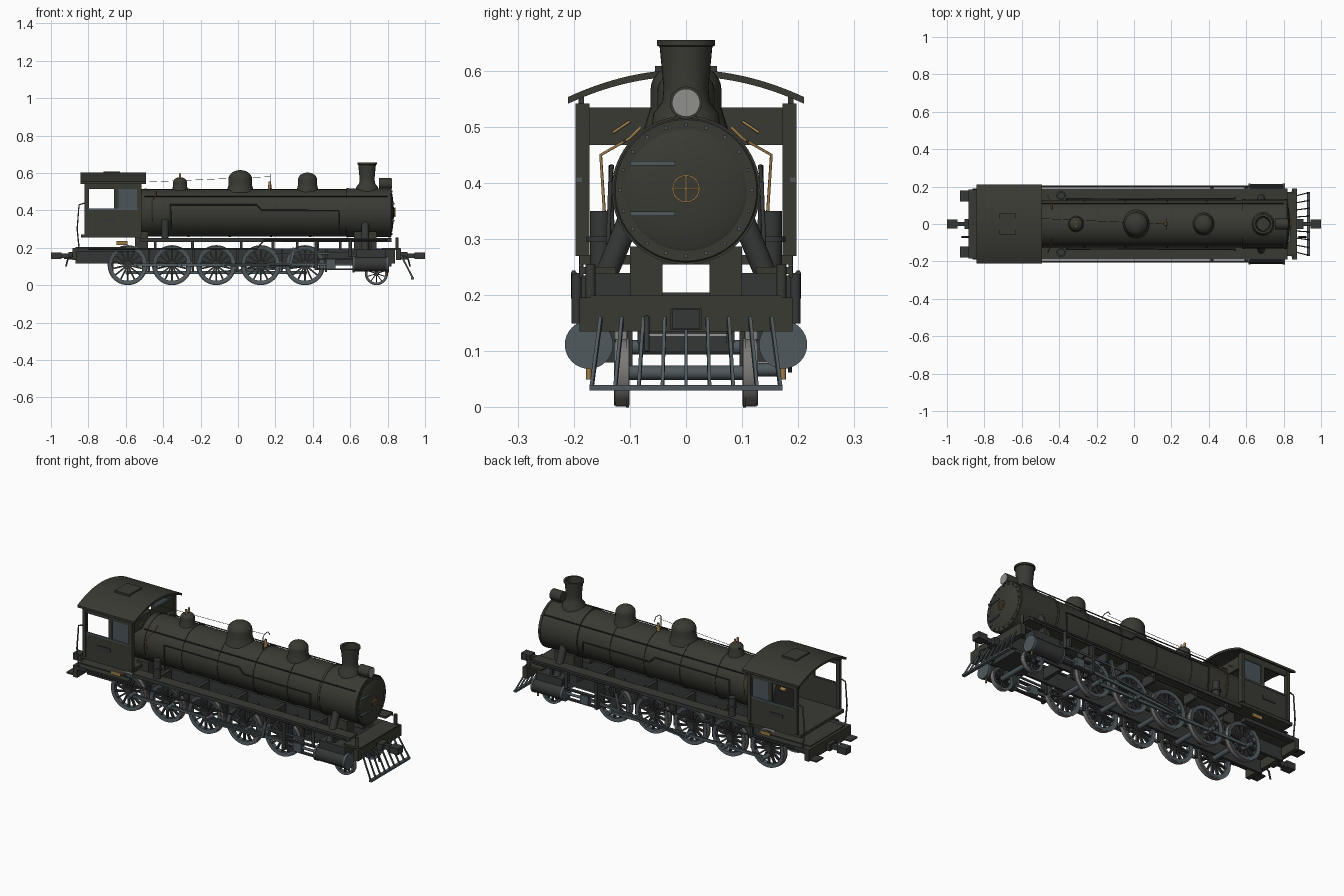
import bpy, bmesh, math
from mathutils import Vector

if "Cube" in bpy.data.objects:
    bpy.data.objects.remove(bpy.data.objects["Cube"])

def material(name, r, g, b):
    m = bpy.data.materials.new(name)
    m.use_nodes = True
    m.diffuse_color = (r, g, b, 1)
    m.node_tree.nodes["Principled BSDF"].inputs["Base Color"].default_value = (r, g, b, 1)
    return m

body = material("dark olive paint", .042, .042, .034)
gear = material("dark iron", .036, .039, .037)
steel = material("slate steel", .08, .1, .11)
tread = material("worn tyre grey", .2, .19, .18)
glass = material("window glass", .07, .09, .1)
brass = material("aged brass", .33, .2, .07)
lens = material("lamp lens", .28, .28, .27)

def finish(name, bm, mat, loc=(0, 0, 0), axis=None, track="Z"):
    bmesh.ops.recalc_face_normals(bm, faces=bm.faces)
    mesh = bpy.data.meshes.new(name)
    bm.to_mesh(mesh)
    bm.free()
    for p in mesh.polygons:
        p.use_smooth = True
    mesh.set_sharp_from_angle(angle=math.radians(35))
    mesh.materials.append(mat)
    ob = bpy.data.objects.new(name, mesh)
    ob.location = loc
    if axis is not None:
        ob.rotation_euler = Vector(axis).to_track_quat(track, "Z" if track == "X" else "Y").to_euler()
    bpy.context.collection.objects.link(ob)
    return ob

def add_box(bm, x0, x1, y0, y1, z0, z1):
    vs = bmesh.ops.create_cube(bm, size=1)["verts"]
    for v in vs:
        v.co = ((x0 + x1) / 2 + v.co.x * (x1 - x0), (y0 + y1) / 2 + v.co.y * (y1 - y0),
                (z0 + z1) / 2 + v.co.z * (z1 - z0))
    return vs

def box(name, x0, x1, y0, y1, z0, z1, mat=body):
    bm = bmesh.new()
    add_box(bm, x0, x1, y0, y1, z0, z1)
    return finish(name, bm, mat)

def pair(name, x0, x1, y0, y1, z0, z1, mat=body):
    box("left_" + name, x0, x1, y0, y1, z0, z1, mat)
    box("right_" + name, x0, x1, -y1, -y0, z0, z1, mat)

def add_lathe(bm, profile, steps):
    vs = [bm.verts.new((r, 0, t)) for r, t in profile]
    es = [bm.edges.new(e) for e in zip(vs, vs[1:])]
    bmesh.ops.spin(bm, geom=vs + es, cent=(0, 0, 0), axis=(0, 0, 1), angle=math.tau, steps=steps)
    bmesh.ops.remove_doubles(bm, verts=bm.verts, dist=1e-5)

def lathe(name, profile, loc, axis=(0, 0, 1), mat=body, steps=32):
    bm = bmesh.new()
    add_lathe(bm, profile, steps)
    return finish(name, bm, mat, loc, axis)

def rod(name, a, b, r, mat=gear, steps=12, r2=None):
    d = Vector(b) - Vector(a)
    ends = [(0, 0), (r, 0), (r if r2 is None else r2, d.length), (0, d.length)]
    return lathe(name, ends, a, d, mat, steps)

def bar(name, a, b, wide, high, mat=steel):
    d = Vector(b) - Vector(a)
    bm = bmesh.new()
    add_box(bm, 0, d.length, -wide / 2, wide / 2, -high / 2, high / 2)
    return finish(name, bm, mat, a, d, "X")

def pipe(name, points, r, mat=gear):
    cu = bpy.data.curves.new(name, "CURVE")
    cu.dimensions = "3D"
    cu.bevel_depth, cu.bevel_resolution, cu.use_fill_caps = r, 1, True
    sp = cu.splines.new("POLY")
    sp.points.add(len(points) - 1)
    for p, co in zip(sp.points, points):
        p.co = (*co, 1)
    cu.materials.append(mat)
    bpy.context.collection.objects.link(bpy.data.objects.new(name, cu))

def wheel(name, x, y, r, spokes, side, weight):
    # Tyre, rim, hub, spokes and counterweight
    lathe(name + "_tyre", [(r * .88, -.012), (r * .97, -.012), (r * .97, .007), (r, .007),
          (r, .012), (r * .88, .012), (r * .88, -.012)], (x, y, r), (0, -side, 0), tread, 40)
    lathe(name + "_rim", [(r * .78, -.011), (r * .95, -.014), (r * .95, .013), (r * .78, .011),
          (r * .78, -.011)], (x, y, r), (0, -side, 0), steel, 40)
    bm = bmesh.new()
    add_lathe(bm, [(0, -.018), (r * .2, -.018), (r * .2, .012), (0, .012)], 20)
    for i in range(spokes):
        vs = add_box(bm, r * .15, r * .82, -r * .04, r * .04, -.007, .007)
        a = math.tau * (i + .5) / spokes
        for v in vs:
            px, py = v.co.x, v.co.y
            v.co.x, v.co.y = px * math.cos(a) - py * math.sin(a), px * math.sin(a) + py * math.cos(a)
    if weight:
        arc = [math.radians(d) for d in range(-32, 33, 8)]
        ring = [bm.verts.new((r * .84 * math.cos(a), r * .84 * math.sin(a), -.013)) for a in arc]
        face = bm.faces.new(ring)
        ext = bmesh.ops.extrude_face_region(bm, geom=[face])["geom"]
        bmesh.ops.translate(bm, vec=(0, 0, .024), verts=[g for g in ext if isinstance(g, bmesh.types.BMVert)])
    finish(name + "_spokes", bm, gear, (x, y, r), (0, side, 0))

# Boiler, bands and smokebox front
AXIS = .387
lathe("boiler", [(0, 0), (.126, 0), (.126, 1.18), (.13, 1.18), (.13, 1.415), (.126, 1.42), (0, 1.42)],
      (-.6, 0, AXIS), (1, 0, 0), body, 64)
for x in (-.5, -.27, -.05, .17, .38, .58, .805):
    rod("boiler_band", (x, 0, AXIS), (x + .012, 0, AXIS), .1325 if x > .5 else .129, body, 64)
lathe("smokebox_door", [(.108, 0), (.108, .006), (.1, .01), (.05, .017), (0, .019)],
      (.815, 0, AXIS), (1, 0, 0), body, 48)
bm = bmesh.new()
for i in range(20):
    a = math.tau * i / 20
    y, z = .117 * math.cos(a), .117 * math.sin(a)
    add_box(bm, .81, .826, y - .003, y + .003, AXIS + z - .003, AXIS + z + .003)
finish("smokebox_bolts", bm, steel)
for z in (.345, .435):
    box("door_hinge", .82, .838, -.1, -.02, z - .004, z + .004, steel)
lathe("door_handwheel", [(.022, 0), (.025, 0), (.025, .004), (.022, .004), (.022, 0)],
      (.838, 0, .39), (1, 0, 0), brass)
box("handwheel_bar", .834, .842, -.023, .023, .3885, .3915, brass)
box("handwheel_post", .834, .842, -.0015, .0015, .367, .413, brass)

# Chimney and headlamp
lathe("chimney", [(.062, 0), (.058, .025), (.042, .045), (.04, .07), (.047, .143), (.052, .145),
      (.052, .155), (.04, .155), (.034, .06), (0, .06)], (.69, 0, .5))
rod("headlamp", (.755, 0, .543), (.82, 0, .543), .029, body, 28)
rod("headlamp_lens", (.82, 0, .543), (.823, 0, .543), .025, lens, 28)
box("headlamp_bracket", .76, .81, -.02, .02, .5, .525)

# Domes, safety valves and whistle
def dome(name, x, r, top):
    n, rise = 8, r * .75
    prof = [(r * 1.2, .495), (r * 1.05, .525), (r, .535)]
    for i in range(n + 1):
        a = math.pi / 2 * i / n
        prof.append((r * math.cos(a), top - rise + rise * math.sin(a)))
    lathe(name, prof, (x, 0, 0))

dome("steam_dome", .012, .063, .615)
dome("sand_dome", .372, .051, .602)
dome("valve_dome", -.31, .037, .577)
for y in (-.012, .012):
    rod("safety_valve", (-.31, y, .57), (-.31, y, .597), .006, brass)
rod("whistle", (.17, 0, .51), (.17, 0, .555), .011, brass, 12, .006)
pipe("whistle_loop", [(.175, -.03, .51), (.175, -.03, .58), (.175, -.015, .592), (.175, .015, .592), (.175, .03, .57)], .002)
pipe("whistle_cord", [(.17, 0, .58), (-.52, .03, .55)], .001)

# Cab
for s in (-1, 1):
    def wall(name, x0, x1, z0, z1, mat=body, inset=0):
        ys = sorted((s * (.192 - inset), s * (.182 - inset)))
        box("cab_" + name, x0, x1, *ys, z0, z1, mat)
    wall("lower_panel", -.815, -.52, .27, .408)
    wall("top_rail", -.815, -.52, .515, .56)
    for x0, x1 in ((-.815, -.797), (-.663, -.64), (-.54, -.52)):
        wall("window_post", x0, x1, .4, .52)
    wall("window_glass", -.64, -.54, .405, .518, glass, .003)
    wall("waist_trim", -.82, -.515, .402, .41, steel, -.003)
    wall("number_plate", -.73, -.65, .335, .355, gear, -.004)
    pipe("cab_handrail", [(-.815, s * .187, .44), (-.85, s * .187, .43), (-.86, s * .187, .3), (-.85, s * .187, .2)], .004, steel)
    pipe("gauge_pipe", [(-.44, s * .08, .5), (-.44, s * .1, .48), (-.46, s * .152, .45), (-.46, s * .145, .34)], .003, brass)
    pipe("cab_gauge_arm", [(-.515, s * .1, .51), (-.515, s * .13, .49)], .003, brass)
pair("cab_corner_post", -.535, -.515, .172, .197, .27, .542)
pair("cab_rear_post", -.82, -.8, .176, .196, .27, .542)
box("cab_front_beam", -.53, -.52, -.185, .185, .468, .535)
box("cab_floor", -.84, -.52, -.19, .19, .255, .272)
rod("backhead", (-.62, 0, AXIS), (-.6, 0, AXIS), .115, gear, 40)
for y in (-.05, 0, .05):
    rod("cab_valve", (-.65, y, .42), (-.62, y, .42), .01, brass)
bm = bmesh.new()
arc = [i / 16 * .21 for i in range(-16, 17)]
outline = [(y, .602 - 1.1 * y * y) for y in arc] + [(y, .59 - 1.1 * y * y) for y in reversed(arc)]
ends = [[bm.verts.new((x, y, z)) for y, z in outline] for x in (-.842, -.492)]
bm.faces.new(ends[0])
bm.faces.new(ends[1])
for i in range(len(outline)):
    bm.faces.new((ends[0][i - 1], ends[0][i], ends[1][i], ends[1][i - 1]))
finish("cab_roof", bm, body)
box("roof_hatch", -.72, -.63, -.055, .055, .59, .609)

# Running boards, frame and front and rear beams
pair("running_board", -.52, .82, .125, .188, .238, .25)
pair("running_board_edge", -.52, .82, .184, .19, .232, .252, gear)
pair("main_frame", -.87, .84, .072, .086, .115, .195, gear)
pair("smokebox_saddle", .62, .74, .042, .1, .19, .287)
pair("firebox_support", -.55, -.48, .042, .1, .19, .287)
for x in (-.45, -.25, .01, .18, .31, .42, .54, .7):
    pair("board_bracket", x, x + .014, .09, .175, .19, .24, gear)
for x in (-.47, -.235, 0, .235, .5):
    box("frame_stretcher", x - .01, x + .01, -.08, .08, .13, .19, gear)
box("rear_deck", -.87, -.6, -.15, .15, .185, .205)
box("rear_beam", -.885, -.86, -.185, .185, .135, .2)
box("front_deck", .77, .87, -.17, .17, .188, .2)
box("front_beam", .845, .872, -.19, .19, .135, .196)
pair("rear_step", -.93, -.885, .12, .18, .14, .148, gear)
pair("rear_sill", -.86, -.55, .15, .185, .18, .2, gear)
pair("name_plate", -.65, -.59, .186, .192, .215, .235, brass)
for s in (-1, 1):
    rod("marker_lamp", (.85, s * .17, .196), (.85, s * .17, .255), .009, body)
    pipe("side_pipe", [(-.8, s * .2, .195), (.1, s * .2, .195), (.14, s * .2, .24), (.8, s * .2, .24)], .005)
    pipe("boiler_pipe", [(-.36, s * .13, .3), (-.36, s * .135, .43), (.1, s * .132, .43), (.13, s * .135, .4),
         (.54, s * .135, .4), (.54, s * .14, .26)], .004)
    pipe("boiler_handrail", [(-.5, s * .11, .475), (.8, s * .11, .475)], .003)
    rod("air_pump", (-.39, s * .152, .25), (-.39, s * .152, .35), .019, gear, 16)
    rod("pump_flange", (-.39, s * .152, .295), (-.39, s * .152, .305), .025, gear, 16)
    rod("steam_pipe", (.68, s * .1, .34), (.68, s * .165, .18), .02, gear, 16)
    rod("feed_valve", (.6, s * .195, .15), (.6, s * .195, .24), .009, gear)

# Couplers and slatted pilot
for s in (-1, 1):
    bar("coupler_shank", (s * .86, 0, .157), (s * .96, 0, .157), .022, .025, gear)
    box("coupler_pocket", *sorted((s * .87, s * .905)), -.028, .028, .138, .176, gear)
    box("coupler_head", *sorted((s * .945, s)), -.024, .024, .14, .175, gear)
    pipe("brake_hose", [(s * .88, -.07, .16), (s * .91, -.07, .14), (s * .92, -.07, .1)], .005)
for i in range(-4, 5):
    bar("pilot_slat", (.872, i * .038, .16), (.935, i * .042, .037), .006, .008)
box("pilot_bottom_bar", .925, .942, -.172, .172, .03, .04, steel)

# Wheels, rods and cylinders
drivers = [-.59 + i * .237 for i in range(5)]
R = .107
for s in (-1, 1):
    side = "left" if s > 0 else "right"
    dx, cz = (0, .067) if s > 0 else (.04, R)
    for x in drivers:
        wheel(side + "_driver", x, s * .114, R, 14, s, True)
        rod("crank_pin", (x + dx, s * .115, cz), (x + dx, s * .178, cz), .012, steel)
    wheel(side + "_pilot_wheel", .74, s * .114, .062, 10, s, False)
    bar(side + "_side_rod", (drivers[0] + dx, s * .15, cz), (drivers[-1] + dx, s * .15, cz), .01, .016)
    bar(side + "_main_rod", (drivers[2] + dx, s * .168, cz), (.5, s * .168, .112), .01, .016)
    rod(side + "_piston_rod", (.48, s * .175, .112), (.63, s * .175, .112), .007, steel)
    box(side + "_crosshead", .47, .52, s * .175 - .014, s * .175 + .014, .09, .135, steel)
    for z in (.085, .138):
        bar("slide_bar", (.41, s * .175, z), (.63, s * .175, z), .018, .008, gear)
    box("motion_bracket", .41, .425, s * .16 - .035, s * .16 + .035, .08, .235, gear)
    bar("valve_rod", (.2, s * .185, .165), (.62, s * .185, .172), .008, .009)
    bar("expansion_link", (.3, s * .185, .2), (.28, s * .185, .11), .01, .016)
    bar("eccentric_rod", (.28, s * .185, .11), (drivers[2] + dx, s * .185, cz), .007, .009)
    rod(side + "_cylinder", (.62, s * .173, .112), (.8, s * .173, .112), .04, gear, 32)
    for x in (.612, .795):
        rod("cylinder_head", (x, s * .173, .112), (x + .012, s * .173, .112), .043, steel, 32)
    box(side + "_valve_chest", .63, .79, s * .155 - .035, s * .155 + .035, .14, .19, gear)
    rod("drain_cock", (.79, s * .173, .05), (.79, s * .173, .075), .005, brass)
    for x in drivers:
        bar("brake_hanger", (x + .115, s * .1, .19), (x + .112, s * .1, .07), .01, .012, gear)
for x, r in [(x, R) for x in drivers] + [(.74, .062)]:
    rod("axle", (x, -.11, r), (x, .11, r), .013, steel)
box("pilot_truck_frame", .64, .82, -.085, .085, .1, .128, gear)
